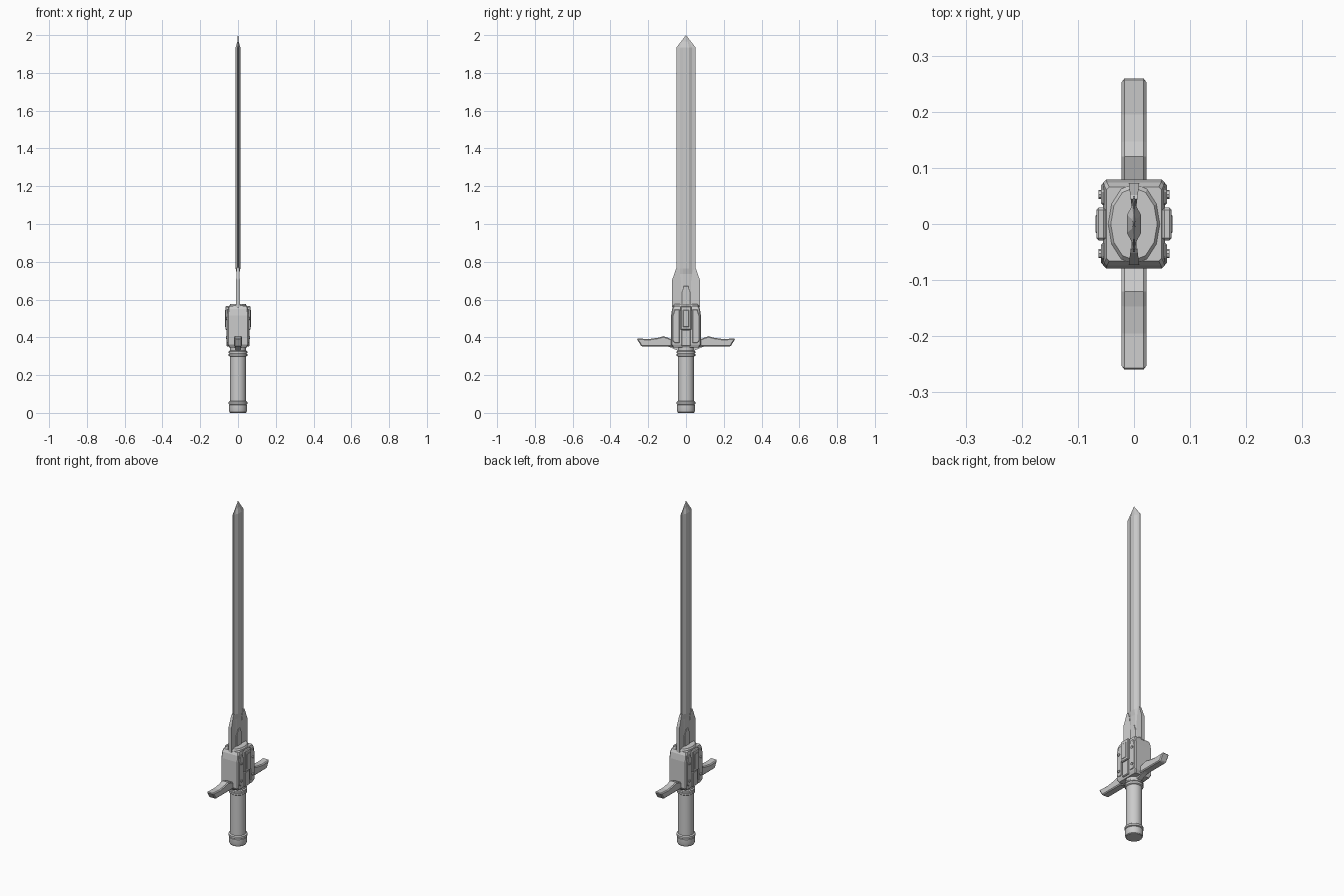
import bpy, bmesh, math

if "Cube" in bpy.data.objects:
    bpy.data.objects.remove(bpy.data.objects["Cube"])


def make(name, verts, faces, bevel=0.0):
    me = bpy.data.meshes.new(name)
    me.from_pydata(verts, [], faces)
    bm = bmesh.new()
    bm.from_mesh(me)
    bmesh.ops.recalc_face_normals(bm, faces=bm.faces)
    bm.to_mesh(me)
    bm.free()
    ob = bpy.data.objects.new(name, me)
    bpy.context.collection.objects.link(ob)
    if bevel:
        m = ob.modifiers.new("Bevel", 'BEVEL')
        m.width, m.segments = bevel, 1
        m.limit_method, m.angle_limit = 'ANGLE', math.radians(40)
    return ob


def loft(name, rings, bevel=0.0):
    n = len(rings[0])
    verts = [v for r in rings for v in r]
    faces = [(k * n + i, k * n + (i + 1) % n, (k + 1) * n + (i + 1) % n, (k + 1) * n + i)
             for k in range(len(rings) - 1) for i in range(n)]
    faces += [tuple(range(n))[::-1], tuple(range(len(verts) - n, len(verts)))]
    return make(name, verts, faces, bevel)


def prism(name, yz, x0, x1, bevel=0.0):
    return loft(name, [[(x, y, z) for y, z in yz] for x in (x0, x1)], bevel)


def box(name, x, y, z, bevel=0.0):
    return prism(name, [(y[0], z[0]), (y[1], z[0]), (y[1], z[1]), (y[0], z[1])], x[0], x[1], bevel)


def lathe(name, profile, n=24):
    ob = loft(name, [[(r * math.cos(2 * math.pi * i / n), r * math.sin(2 * math.pi * i / n), z)
                      for i in range(n)] for r, z in profile])
    bpy.context.view_layer.objects.active = ob
    ob.select_set(True)
    bpy.ops.object.shade_smooth_by_angle(angle=math.radians(30))
    ob.select_set(False)
    return ob


def section(z, ys, xs, half):
    """Symmetric closed cross-section from one quarter listed edge to middle."""
    q = [(x * xs, y * ys) for y, x in half]
    loop = q + [(x, -y) for x, y in q[::-1]]
    loop += [(-x, y) for x, y in loop[::-1]]
    return [(x, y, z) for x, y in loop]


# Grip, collar rings and pommel
lathe("grip", [(.043, .0), (.043, .35)])
lathe("pommel", [(.04, .0), (.045, .004), (.048, .014), (.048, .041), (.045, .044)])
lathe("lower_grip_ring", [(.045, .044), (.05, .047), (.05, .058), (.043, .063)])
lathe("upper_grip_ring", [(.043, .298), (.049, .302), (.049, .312), (.046, .314),
                          (.046, .316), (.049, .318), (.049, .326), (.04, .332)])

# Guard body with chamfered corners
rings = []
for x, y, z in [(.047, .068, .345), (.055, .079, .362), (.055, .079, .515), (.053, .074, .55), (.049, .066, .566)]:
    c = .005
    rings.append(section(z, 1, 1, [(y, x - c), (y - c, x)]))
loft("guard_body", rings)

# Faceted oval collar the blade sits in
loft("blade_collar", [[(.046 * s * math.cos(a), .072 * s * math.sin(a), z)
                       for a in [math.pi / 6 * i for i in range(12)]]
                      for s, z in [(1, .55), (1, .568), (.9, .576)]])

# Side panels and bolts, both faces
for side, sx in (("right", 1), ("left", -1)):
    box(f"{side}_upper_panel", (sx * .05, sx * .067), (-.029, .029), (.44, .565), .004)
    box(f"{side}_lower_panel", (sx * .05, sx * .062), (-.024, .024), (.352, .44), .004)
    box(f"{side}_panel_inset", (sx * .06, sx * .069), (-.016, .016), (.455, .545), .002)
    for end, sy in (("back", 1), ("front", -1)):
        prism(f"{side}_{end}_cheek",
              [(sy * y, z) for y, z in [(.034, .37), (.062, .37), (.072, .385), (.072, .51), (.06, .548), (.034, .548)]],
              sx * .05, sx * .0585, .003)
        for k, z in enumerate((.40, .50)):
            prism(f"{side}_{end}_bolt_{k}",
                  [(sy * .053 + .008 * math.cos(math.pi / 4 * i), z + .008 * math.sin(math.pi / 4 * i)) for i in range(8)],
                  sx * .055, sx * .063)

# Crossguard arms
arm = [(.06, .352), (.236, .352), (.262, .394), (.195, .391), (.147, .398), (.12, .406), (.06, .385)]
for end, sy in (("back", 1), ("front", -1)):
    prism(f"{end}_guard_arm", [(sy * y, z) for y, z in arm], -.022, .022, .005)

# Bracket under the guard
prism("guard_bracket", [(-.105, .355), (-.08, .346), (-.04, .328), (.04, .328), (.08, .346), (.105, .355)],
      -.014, .014)

# Blade: thin edges with raised central ridge, chisel tip
half = [(.05, .0015), (.032, .004), (.016, .0125)]
loft("blade", [section(.56, 1, .5, half), section(.735, 1, .5, half), section(.765, 1, 1, half),
               section(1.935, 1, 1, half), section(1.965, .54, .3, half), section(2.0, .01, .08, half)])

# Prongs flanking the blade root, thicker on the outside
prong = [(.022, .56), (.073, .56), (.073, .705), (.052, .765), (.045, .772), (.034, .745), (.022, .66)]
for end, sy in (("back", 1), ("front", -1)):
    th = lambda y: .003 + .0065 * (y - .022) / .051
    loft(f"{end}_blade_prong", [[(s * th(y), sy * y, z) for y, z in prong] for s in (-1, 1)])

# Pointed central tongue at the blade root
prism("blade_tongue", [(-.023, .56), (.023, .56), (.023, .64), (.012, .672), (-.012, .672), (-.023, .64)],
      -.009, .009, .002)
